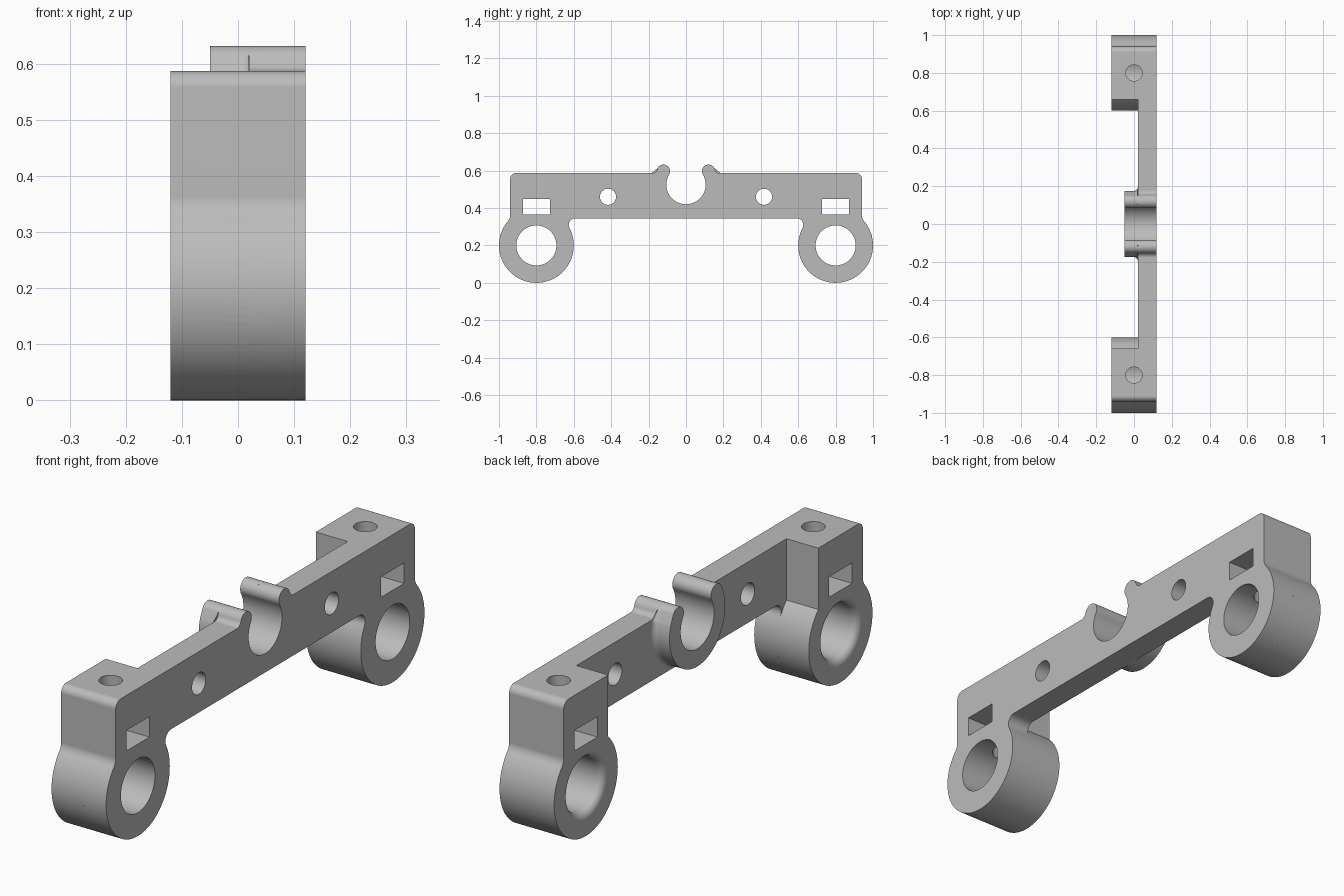
import bpy
import bmesh
from math import sin, cos, radians, sqrt

cube = bpy.data.objects.get("Cube")
if cube:
    bpy.data.objects.remove(cube, do_unlink=True)

grey = bpy.data.materials.new("light grey")
grey.use_nodes = True
grey.diffuse_color = (0.5, 0.5, 0.5, 1)
grey.node_tree.nodes["Principled BSDF"].inputs["Base Color"].default_value = (0.5, 0.5, 0.5, 1)

BACK, PLATE, FACE = -0.12, 0.02, 0.12   # x of block back, plate back, plate front
TOP, UNDER = 0.587, 0.345               # bar height range
RING_Y, RING_Z, RING_R = 0.8, 0.2, 0.2
CLIP_Z, BORE_R, LIP_R = 0.525, 0.105, 0.035


def arc(y, z, r, start, end, steps=12):
    """Points of an arc in the side plane, angles in degrees."""
    angles = [radians(start + (end - start) * i / steps) for i in range(steps + 1)]
    return [(y + r * cos(a), z + r * sin(a)) for a in angles]


def circle(y, z, r, steps=64):
    return arc(y, z, r, 0, 360, steps)[:-1]


def mirrored(half):
    """Close a half outline that starts and ends on the centre line."""
    return half + [(-y, z) for y, z in reversed(half[1:-1])]


def loft(name, layers):
    """Solid through equal-count outlines placed at successive x."""
    bm = bmesh.new()
    loops = [[bm.verts.new((x, y, z)) for y, z in outline] for x, outline in layers]
    for a, b in zip(loops, loops[1:]):
        for i in range(len(a)):
            j = (i + 1) % len(a)
            bm.faces.new((a[i], a[j], b[j], b[i]))
    bm.faces.new(loops[0])
    bm.faces.new(loops[-1])
    bmesh.ops.recalc_face_normals(bm, faces=bm.faces)
    mesh = bpy.data.meshes.new(name)
    bm.to_mesh(mesh)
    bm.free()
    mesh.materials.append(grey)
    obj = bpy.data.objects.new(name, mesh)
    bpy.context.collection.objects.link(obj)
    return obj


def prism(name, outline, x0, x1):
    return loft(name, [(x0, outline), (x1, outline)])


def combine(target, tool, operation):
    mod = target.modifiers.new(operation, 'BOOLEAN')
    mod.operation = operation
    mod.solver = 'EXACT'
    mod.object = tool
    tool.hide_render = True
    bpy.context.view_layer.objects.active = target
    bpy.ops.object.modifier_apply(modifier=mod.name)
    bpy.data.objects.remove(tool, do_unlink=True)


# Shared outline pieces
bore = arc(0, CLIP_Z, BORE_R, -90, 31, 32)
lip_y = (BORE_R + LIP_R) * cos(radians(31))
lip_z = CLIP_Z + (BORE_R + LIP_R) * sin(radians(31))
shoulder = arc(0.91, TOP - 0.03, 0.03, 90, 0)
outer_blend = arc(0.99, 0.3625, 0.05, 180, 220.5)

# Bar plate: clip bore, lip, shoulder, ring and underside
lip = arc(lip_y, lip_z, LIP_R, 211, 14.5, 20)[1:]
lip_blend = arc(lip_y + 0.058, TOP + 0.025, 0.025, 194.5, 270, 8)[1:]
ring = arc(RING_Y, RING_Z, RING_R, 40.5, -207.9, 64)[1:]
under_blend = arc(0.592, UNDER - 0.035, 0.035, -27.9, 90)[1:]
half = bore + lip + lip_blend + shoulder + outer_blend + ring + under_blend + [(0, UNDER)]
bracket = prism("clip_bracket", mirrored(half), PLATE, FACE)

# Thick end blocks behind the plate
block_ring = arc(RING_Y, RING_Z, RING_R, 40.5, -225.6, 64)[1:]
block = [(0.66, TOP)] + shoulder + outer_blend + block_ring
for side in (1, -1):
    outline = [(side * y, z) for y, z in block]
    combine(bracket, prism("end_block", outline, BACK, PLATE), 'UNION')


# Clip collar behind the plate, flaring into it
def collar(flare):
    rim = arc(0, CLIP_Z, 0.175 + flare, 18, -90, 32)
    rim = [(y, max(z, UNDER)) for y, z in rim]
    return mirrored(bore + arc(lip_y, lip_z, LIP_R, 211, 31, 20)[1:] + rim)


layers = [(-0.05, collar(0))]
for i in range(6):
    a = radians(90 * i / 5)
    layers.append((0.02 * sin(a), collar(0.02 * (1 - cos(a)))))
combine(bracket, loft("clip_collar", layers), 'UNION')

# Holes, the same at both ends
for side in (1, -1):
    y = side * RING_Y
    # Ring bore with a rounded mouth at the back
    layers = [(BACK - 0.02, circle(y, RING_Z, 0.137))]
    for i in range(7):
        x = 0.03 * cos(radians(90 * i / 6))
        layers.append((-0.09 - x, circle(y, RING_Z, 0.137 - sqrt(max(0, 0.0009 - x * x)))))
    layers.append((FACE + 0.02, circle(y, RING_Z, 0.107)))
    combine(bracket, loft("bore_cutter", layers), 'DIFFERENCE')

    # Rectangular nut slot
    slot = [(y - 0.072, 0.366), (y + 0.072, 0.366), (y + 0.072, 0.447), (y - 0.072, 0.447)]
    combine(bracket, prism("slot_cutter", slot, -0.2, 0.2), 'DIFFERENCE')

    # Small hole through the plate
    combine(bracket, prism("plate_hole_cutter", circle(side * 0.417, 0.46, 0.043, 40), -0.1, 0.2),
            'DIFFERENCE')

    # Vertical screw hole from the top down into the bore
    bpy.ops.mesh.primitive_cylinder_add(vertices=40, radius=0.043, depth=0.45,
                                        location=(0, y, 0.475))
    screw = bpy.context.object
    screw.data.materials.append(grey)
    combine(bracket, screw, 'DIFFERENCE')

# Smooth curved walls, crisp edges
bpy.ops.object.select_all(action='DESELECT')
bracket.select_set(True)
bpy.context.view_layer.objects.active = bracket
bpy.ops.object.shade_smooth_by_angle(angle=radians(30))
weighted = bracket.modifiers.new("Flat faces", 'WEIGHTED_NORMAL')
weighted.keep_sharp = True
